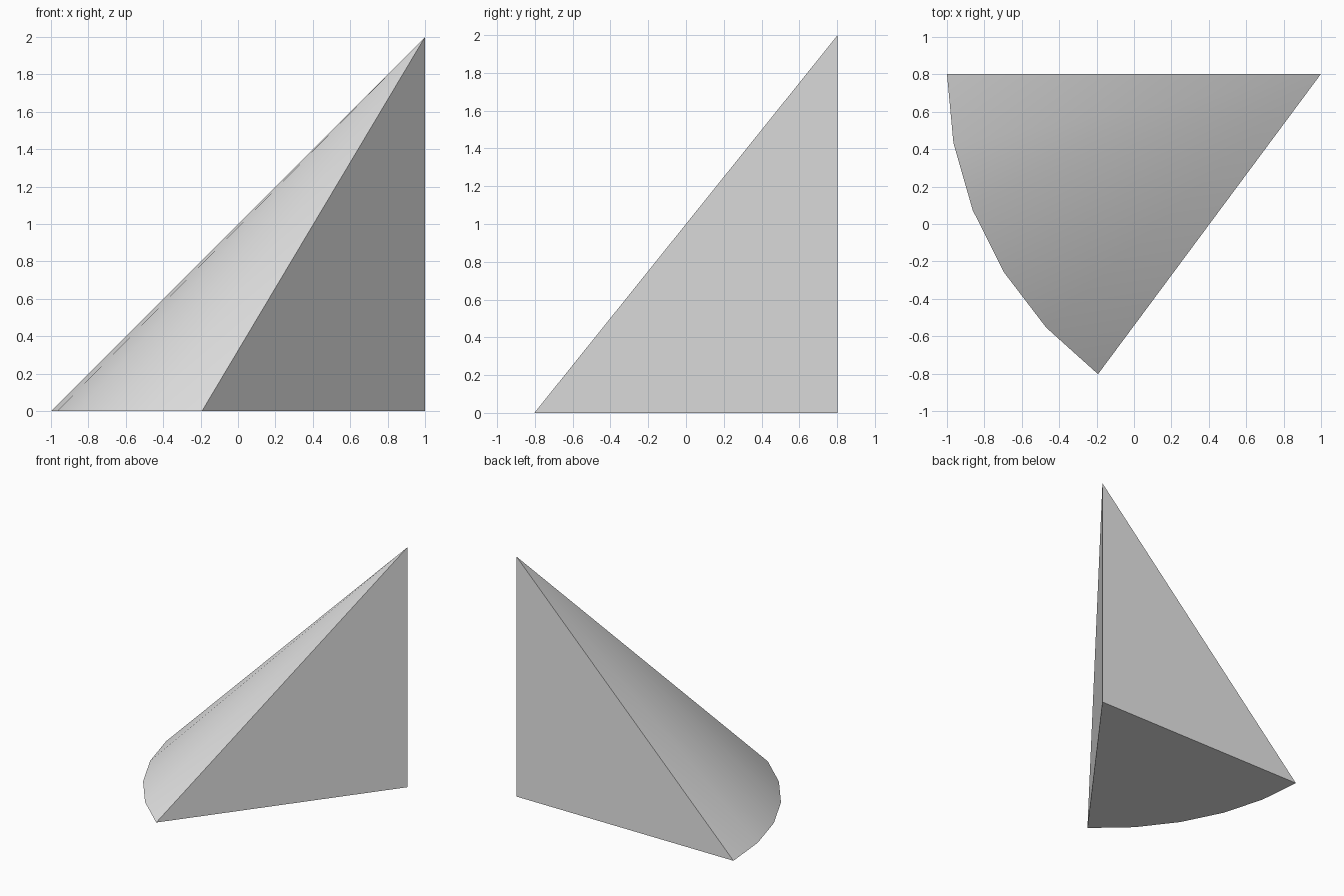
import bpy
import bmesh
from math import cos, sin, radians

default = bpy.data.objects.get("Cube")
if default:
    bpy.data.objects.remove(default, do_unlink=True)

RADIUS = 2.0
HEIGHT = 2.0
SWEEP = radians(53.4)
STEPS = 5
CX, CY = 1.0, RADIUS * sin(SWEEP) / 2   # cone axis, at the wedge's corner

# Plain grey material
grey = bpy.data.materials.new("light_grey")
grey.use_nodes = True
colour = (0.8, 0.8, 0.8, 1.0)
grey.diffuse_color = colour
for node in grey.node_tree.nodes:
    if node.type == "BSDF_PRINCIPLED":
        node.inputs["Base Color"].default_value = colour

# Cone wedge: arc points on the ground, the axis foot and the apex
bm = bmesh.new()
foot = bm.verts.new((CX, CY, 0))
apex = bm.verts.new((CX, CY, HEIGHT))
arc = []
for i in range(STEPS + 1):
    a = SWEEP * i / STEPS
    arc.append(bm.verts.new((CX - RADIUS * cos(a), CY - RADIUS * sin(a), 0)))

# Curved side, smooth shaded
for start, end in zip(arc, arc[1:]):
    bm.faces.new((start, end, apex)).smooth = True

# Flat base and the two upright cut faces
bm.faces.new([foot] + arc)
bm.faces.new((foot, apex, arc[0]))
bm.faces.new((foot, arc[-1], apex))
bmesh.ops.recalc_face_normals(bm, faces=bm.faces[:])

# Keep the rim of every flat face crisp
for edge in bm.edges:
    edge.smooth = all(face.smooth for face in edge.link_faces)

mesh = bpy.data.meshes.new("cone_wedge")
bm.to_mesh(mesh)
bm.free()
mesh.materials.append(grey)
wedge = bpy.data.objects.new("cone_wedge", mesh)
bpy.context.collection.objects.link(wedge)
